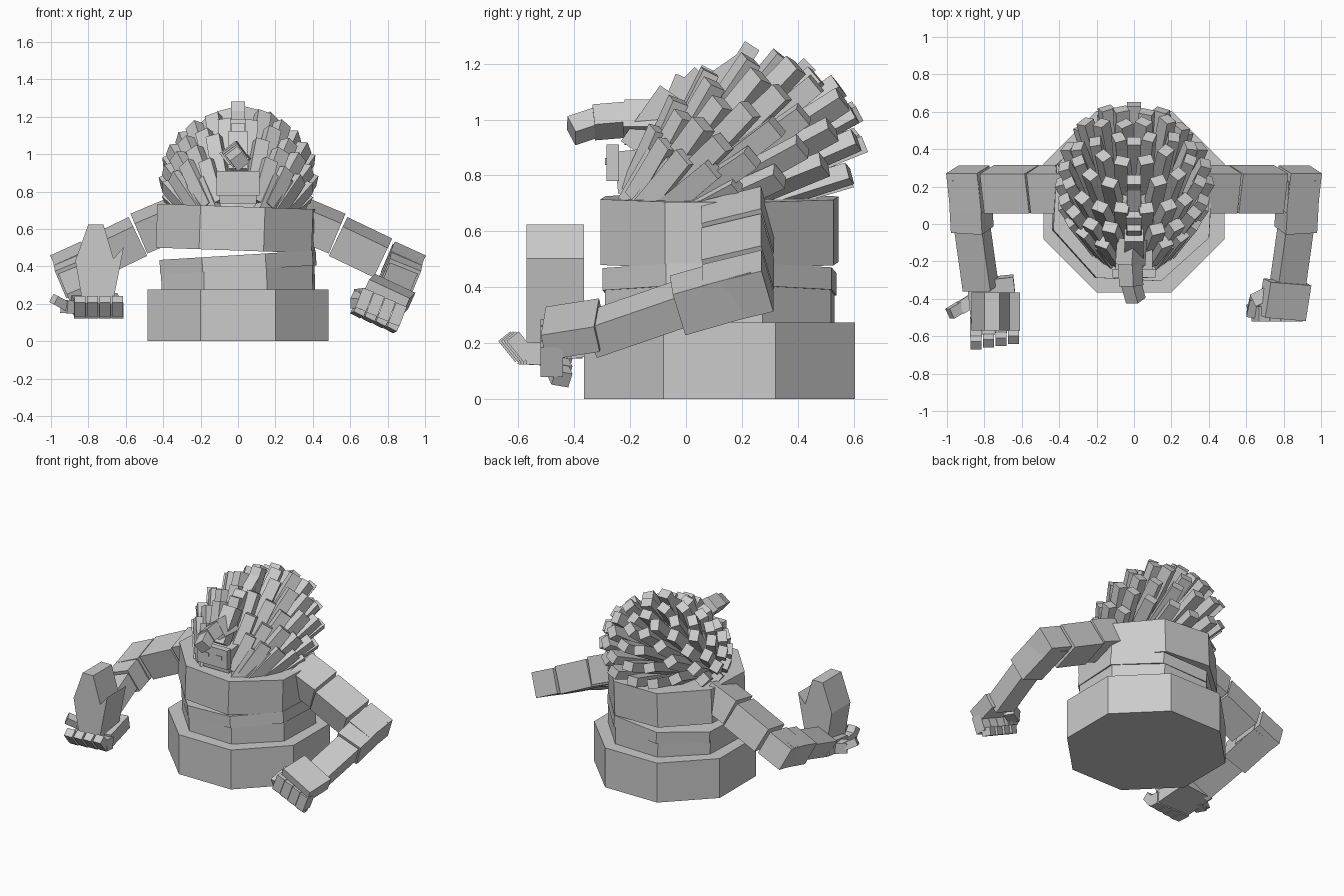
import bpy, bmesh, math, random
from mathutils import Vector, Matrix

if bpy.data.objects.get("Cube"):
    bpy.data.objects.remove(bpy.data.objects["Cube"])
random.seed(4)

stone = bpy.data.materials.new("stone grey")
stone.use_nodes = True
stone.diffuse_color = (0.6, 0.6, 0.6, 1)
stone.node_tree.nodes["Principled BSDF"].inputs["Base Color"].default_value = (0.6, 0.6, 0.6, 1)


def finish(name, bm):
    bmesh.ops.recalc_face_normals(bm, faces=bm.faces)
    mesh = bpy.data.meshes.new(name)
    bm.to_mesh(mesh)
    bm.free()
    mesh.materials.append(stone)
    ob = bpy.data.objects.new(name, mesh)
    bpy.context.collection.objects.link(ob)
    return ob


def bar(bm, a, b, w, h, side=(1, 0, 0), taper=1.0):
    """Box from a to b: w across the side direction, h across the other one."""
    a, b = Vector(a), Vector(b)
    d = (b - a).normalized()
    s = Vector(side)
    s = (s - d * s.dot(d)).normalized()
    t = d.cross(s)
    rings = []
    for p, k in ((a, 1.0), (b, taper)):
        rings.append([bm.verts.new(p + s * (i * w * k / 2) + t * (j * h * k / 2))
                      for i, j in ((-1, -1), (1, -1), (1, 1), (-1, 1))])
    lo, hi = rings
    bm.faces.new(lo[::-1])
    bm.faces.new(hi)
    for i in range(4):
        j = (i + 1) % 4
        bm.faces.new((lo[i], lo[j], hi[j], hi[i]))


def box(name, a, b, w, h, side=(1, 0, 0)):
    bm = bmesh.new()
    bar(bm, a, b, w, h, side)
    return finish(name, bm)


# Octagonal body: base, two waist slabs and chest
def octagon(name, apothem, z0, z1, turn=0.0, tilt=0.0, x=0.0):
    bm = bmesh.new()
    r = apothem / math.cos(math.pi / 8)
    bmesh.ops.create_cone(bm, cap_ends=True, segments=8, radius1=r, radius2=r, depth=z1 - z0)
    m = (Matrix.Translation((x, 0.12, (z0 + z1) / 2)) @ Matrix.Rotation(math.radians(tilt), 4, 'Y')
         @ Matrix.Rotation(math.pi / 8 + math.radians(turn), 4, 'Z'))
    bmesh.ops.transform(bm, matrix=m, verts=bm.verts)
    return finish(name, bm)


octagon("base", 0.485, 0.0, 0.275)
octagon("lower_waist", 0.405, 0.26, 0.42, -2, -1)
octagon("upper_waist", 0.41, 0.38, 0.46, -3, -3.5)
octagon("chest", 0.417, 0.485, 0.72, -3, 2, -0.01)

# Arms: shoulder, upper arm and elbow slope outward, forearm reaches forward
roll = (0, 0.96, 0.28)
for side, s in (("left", 1), ("right", -1)):
    def m(x, y, z):
        return (s * x, y, z)
    box(side + "_shoulder", m(0.34, 0.185, 0.655), m(0.53, 0.185, 0.575), 0.22, 0.18, roll)
    box(side + "_upper_arm", m(0.535, 0.185, 0.56), m(0.775, 0.185, 0.445), 0.22, 0.18, roll)
    box(side + "_elbow", m(0.795, 0.185, 0.435), m(0.96, 0.185, 0.36), 0.22, 0.165, roll)
    slope = m(0.92, 0, -0.39)
    box(side + "_elbow_front", m(0.88, 0.25, 0.415), m(0.865, -0.03, 0.335), 0.18, 0.165, slope)
    box(side + "_forearm", m(0.865, -0.02, 0.34), m(0.82, -0.34, 0.23), 0.16, 0.12, slope)

# Left hand: palm down, curled fingers
across = Vector((0.91, 0, -0.41))
box("left_hand", (0.82, -0.31, 0.265), (0.79, -0.5, 0.235), 0.24, 0.1, across)
bm = bmesh.new()
for i in range(4):
    c = Vector((0.785, -0.48, 0.235)) + across * ((i - 1.5) * 0.065)
    tip = c + Vector((-0.04, 0.0, -0.105))
    bar(bm, c, tip, 0.062, 0.08, across)
    bar(bm, tip, tip + Vector((-0.02, 0.06, -0.01)), 0.06, 0.055, across)
finish("left_fingers", bm)
bm = bmesh.new()
bar(bm, (0.72, -0.37, 0.25), (0.64, -0.41, 0.24), 0.07, 0.08, (0, 1, 0))
bar(bm, (0.65, -0.40, 0.24), (0.63, -0.49, 0.2), 0.06, 0.06)
finish("left_thumb", bm)

# Right hand: palm up, fingers curling up, thumb outside
box("right_hand", (-0.77, -0.29, 0.21), (-0.745, -0.52, 0.17), 0.25, 0.09)
bm = bmesh.new()
for i in range(4):
    x = -0.845 + i * 0.067
    y = -0.01 * (3 - i)
    bar(bm, (x, -0.5, 0.16), (x, -0.57 + y, 0.165), 0.062, 0.08)
    bar(bm, (x, -0.56 + y, 0.15), (x, -0.62 + y, 0.225), 0.06, 0.055)
finish("right_fingers", bm)
bm = bmesh.new()
bar(bm, (-0.85, -0.4, 0.18), (-0.93, -0.45, 0.185), 0.07, 0.07, (0, 1, 0))
bar(bm, (-0.92, -0.44, 0.19), (-0.985, -0.48, 0.225), 0.06, 0.05, (0, 1, 0))
finish("right_thumb", bm)

# Pointed slab held on the right hand
outline = ((-0.83, 0.2), (-0.87, 0.43), (-0.80, 0.625), (-0.72, 0.625),
           (-0.665, 0.44), (-0.61, 0.505), (-0.67, 0.2))
bm = bmesh.new()
face = bm.faces.new([bm.verts.new((x, -0.365, z)) for x, z in outline])
new = bmesh.ops.extrude_face_region(bm, geom=[face])["geom"]
bmesh.ops.translate(bm, vec=(0, -0.205, 0), verts=[v for v in new if isinstance(v, bmesh.types.BMVert)])
finish("held_slab", bm)

# Head core, an ellipsoid leaning back
lean = Vector((0, 0.77, 0.64))
rise = Vector((0, -0.64, 0.77))
centre = Vector((0, 0.07, 0.8))


def on_head(n):
    return centre + Vector((n.x * 0.29, 0, 0)) + rise * (n.y * 0.21) + lean * (n.z * 0.34)


bm = bmesh.new()
bmesh.ops.create_icosphere(bm, subdivisions=2, radius=1)
for v in bm.verts:
    v.co = on_head(v.co)
finish("head", bm)

# Quills: rings around the leaning axis, swept backward almost in parallel
bm = bmesh.new()
for ring, (angle, count) in enumerate(((14, 5), (35, 10), (56, 14), (77, 17), (98, 18), (119, 18), (138, 16))):
    for i in range(count):
        a = 2 * math.pi * (i + 0.5 * (ring % 2)) / count
        t = math.radians(angle)
        n = Vector((math.sin(t) * math.sin(a), math.sin(t) * math.cos(a), math.cos(t)))
        p = on_head(n)
        normal = (Vector((n.x, 0, 0)) + rise * n.y + lean * n.z).normalized()
        d = (normal + lean * 2.0).normalized()
        reach = 0.22 + max(0.0, -n.y) * 0.12 - max(0.0, n.y) * abs(n.x) * 0.12
        tip = p + d * (reach + random.uniform(-0.02, 0.03))
        in_face = abs(p.x) < 0.12 and p.y < -0.05 and p.z < 0.9
        if in_face or tip.z < 0.75:
            continue
        bar(bm, p - d * 0.09, tip, 0.08, 0.065, lean.cross(normal), 0.94)
finish("quills", bm)

# Tall crest along the middle
bm = bmesh.new()
bar(bm, (0, -0.2, 0.9), (0, -0.06, 1.1), 0.1, 0.08)
bar(bm, (0, -0.12, 0.98), (0, 0.06, 1.16), 0.085, 0.08)
bar(bm, (0, -0.02, 1.05), (0, 0.21, 1.21), 0.075, 0.07)
finish("crest", bm)

# Face plate with two slots, and a jointed horn above it
box("muzzle", (0.0, -0.05, 0.83), (0.0, -0.25, 0.81), 0.2, 0.15)
box("face_plate", (0.0, -0.24, 0.845), (0.0, -0.285, 0.845), 0.23, 0.13)
for side, s in (("left", 1), ("right", -1)):
    box(side + "_eye_slot", (s * 0.05, -0.284, 0.85), (s * 0.05, -0.289, 0.85), 0.05, 0.025)
bm = bmesh.new()
bar(bm, (-0.01, -0.08, 0.99), (-0.02, -0.22, 0.99), 0.11, 0.12, (0.8, 0, 0.6))
bar(bm, (-0.02, -0.21, 1.0), (-0.015, -0.33, 0.99), 0.095, 0.09, (0.8, 0, 0.6))
bar(bm, (-0.015, -0.32, 0.99), (0.01, -0.41, 0.96), 0.08, 0.075, (0.8, 0, 0.6))
finish("horn", bm)
